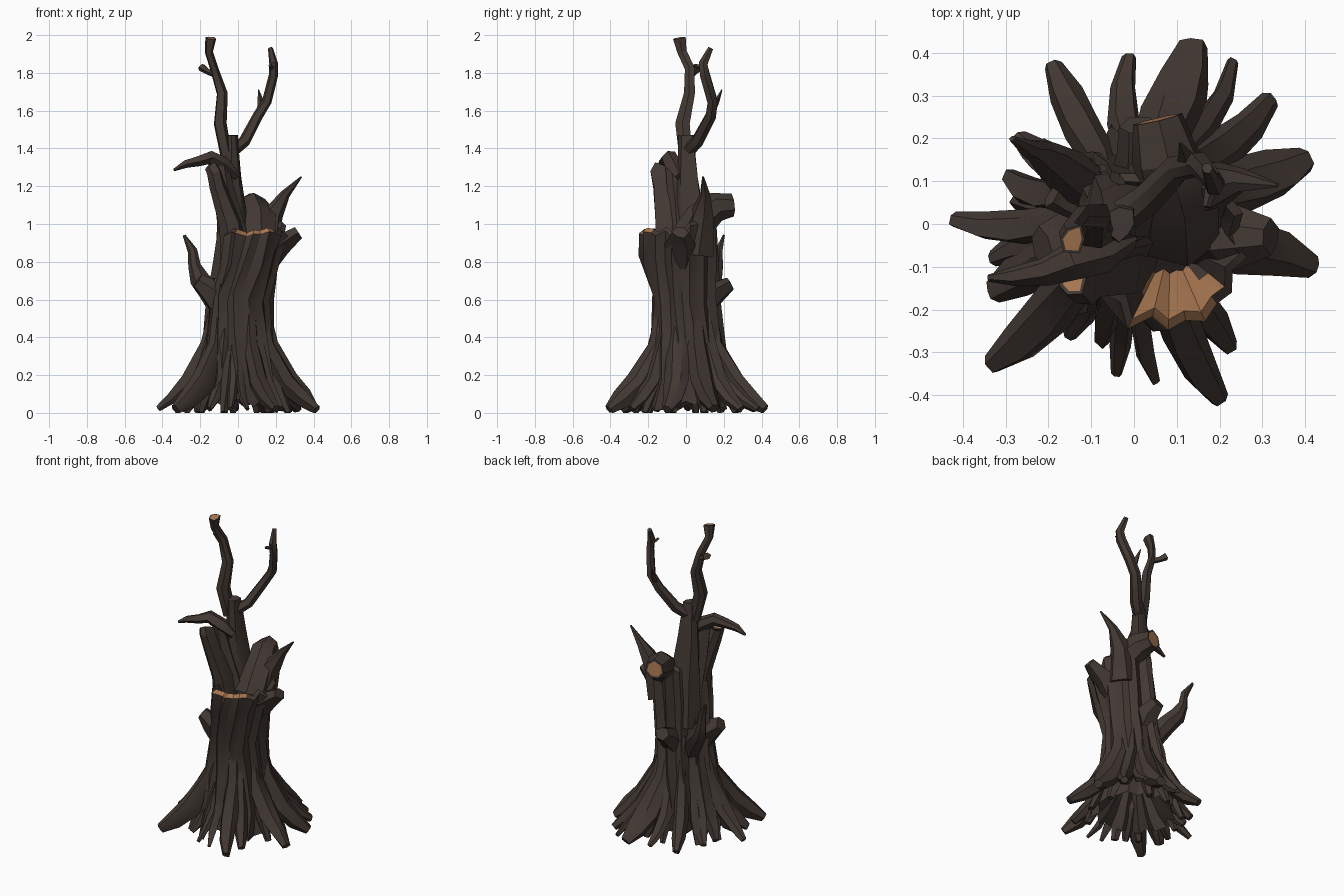
import bpy, bmesh, math, random
from mathutils import Vector

random.seed(7)
cube = bpy.data.objects.get("Cube")
if cube:
    bpy.data.objects.remove(cube)


def make_material(name, color):
    mat = bpy.data.materials.new(name)
    mat.use_nodes = True
    mat.diffuse_color = color
    mat.node_tree.nodes["Principled BSDF"].inputs["Base Color"].default_value = color
    return mat


bark = make_material("dark bark", (0.055, 0.04, 0.033, 1))
wood = make_material("bare wood", (0.4, 0.19, 0.085, 1))


def finish(name, bm):
    """Turn the bmesh into a named object with bark and wood slots."""
    bmesh.ops.recalc_face_normals(bm, faces=bm.faces)
    mesh = bpy.data.meshes.new(name)
    bm.to_mesh(mesh)
    bm.free()
    mesh.materials.append(bark)
    mesh.materials.append(wood)
    obj = bpy.data.objects.new(name, mesh)
    bpy.context.collection.objects.link(obj)
    bpy.ops.object.select_all(action='DESELECT')
    obj.select_set(True)
    bpy.context.view_layer.objects.active = obj
    bpy.ops.object.shade_smooth_by_angle(angle=math.radians(32))


def bridge(bm, rings):
    """Join successive rings of vertices with quads."""
    faces = []
    for a, b in zip(rings, rings[1:]):
        for i in range(len(a)):
            j = (i + 1) % len(a)
            faces.append(bm.faces.new((a[i], a[j], b[j], b[i])))
    return faces


def limb(name, path, radii, sides=6, rough=0.2, cut=False):
    """Tapered, knobbly limb along a path; cut insets bare wood in the tip."""
    bm = bmesh.new()
    pts = [Vector(p) for p in path]
    shape = [random.uniform(1 - rough, 1 + rough) for _ in range(sides)]
    rings, quat, last = [], None, None
    for k, (p, r) in enumerate(zip(pts, radii)):
        tangent = (pts[min(k + 1, len(pts) - 1)] - pts[max(k - 1, 0)]).normalized()
        if quat is None:
            quat = tangent.to_track_quat('Z', 'Y')
        else:
            quat = last.rotation_difference(tangent) @ quat
        last = tangent
        ring = []
        for i in range(sides):
            a = math.tau * i / sides
            s = r * shape[i] * random.uniform(1 - rough / 2, 1 + rough / 2)
            v = p + quat @ Vector((s * math.cos(a), s * math.sin(a), 0))
            v.z = min(max(v.z, 0), 2)
            ring.append(bm.verts.new(v))
        rings.append(ring)
    bridge(bm, rings)
    bm.faces.new(rings[0])
    tip = bm.faces.new(rings[-1])
    if cut:
        bm.normal_update()
        bmesh.ops.inset_individual(bm, faces=[tip], thickness=radii[-1] * 0.22)
        tip.material_index = 1
    finish(name, bm)


# Trunk: fluted shell with a ragged rim, a hollow top and a hollow foot
COLS = 26
flute = [(1.03 if i % 2 else 0.9) * random.uniform(0.93, 1.04) for i in range(COLS)]
rim = [0.945 + 0.14 * max(0, math.sin(math.tau * i / COLS)) + random.uniform(-0.02, 0.02)
       for i in range(COLS)]

# height, centre x, centre y, radius x, radius y
rows = [(0.04, 0, 0, 0.25, 0.25), (0.2, 0, 0, 0.225, 0.225),
        (0.4, 0.01, 0.005, 0.19, 0.19), (0.6, 0.015, -0.005, 0.174, 0.177),
        (0.8, 0.055, -0.04, 0.175, 0.207), (1.0, 0.085, -0.042, 0.187, 0.211)]
hollow = [(-0.02, 0.88), (0.08, 0.62), (0.2, 0.36)]

bm = bmesh.new()
rings = []
for k, (z, cx, cy, rx, ry) in enumerate(rows):
    ring = []
    for i in range(COLS):
        a = math.tau * (i + 0.5 * math.sin(k * 1.7)) / COLS
        f = flute[i] * random.uniform(0.95, 1.04)
        height = rim[i] if k == len(rows) - 1 else z + random.uniform(-0.04, 0.04)
        ring.append(bm.verts.new((cx + rx * f * math.cos(a), cy + ry * f * math.sin(a), height)))
    rings.append(ring)
bridge(bm, rings)


def shrink(ring, drop, scale):
    """Copy a ring inwards about the current centre and lower it."""
    return [bm.verts.new((cx + (v.co.x - cx) * scale, cy + (v.co.y - cy) * scale, v.co.z - drop))
            for v in ring]


inner = [rings[-1]] + [shrink(rings[-1], *step) for step in hollow]
for face in bridge(bm, inner) + [bm.faces.new(inner[-1])]:
    c = face.calc_center_median()
    face.material_index = int(c.y < -0.12 and 0.01 < c.x < 0.18)
cx = cy = 0
foot = [rings[0], shrink(rings[0], -0.06, 0.75), shrink(rings[0], -0.2, 0.4)]
bridge(bm, foot)
bm.faces.new(foot[-1])
finish("trunk", bm)

# Roots: tip x, tip y, thickness
roots = [(-0.42, 0.01, 0.8), (-0.33, -0.08, 0.8), (-0.33, -0.16, 0.9),
         (-0.33, -0.33, 1.1), (-0.04, -0.35, 0.5), (0.05, -0.37, 0.4),
         (0.2, -0.41, 1.1), (0.22, -0.29, 0.8), (0.42, -0.1, 1.05),
         (0.4, 0.15, 1.15), (0.32, 0.29, 0.9), (0.23, 0.38, 0.6),
         (0.14, 0.42, 1.15), (-0.01, 0.39, 0.7), (-0.19, 0.37, 1.0),
         (-0.27, 0.2, 0.8), (-0.29, 0.11, 0.9), (-0.15, -0.26, 0.8)]
for n, (x, y, w) in enumerate(roots):
    reach = math.hypot(x, y)
    d = Vector((x, y, 0)) / reach
    side = Vector((-d.y, d.x, 0)) * random.uniform(-0.025, 0.025)
    up = Vector((0, 0, 1))
    path = [d * 0.12 + up * random.uniform(0.52, 0.72), d * 0.155 + up * 0.36,
            d * reach * 0.6 + side + up * 0.165, d * reach * 0.82 + side + up * 0.075,
            d * reach + up * 0.02]
    limb(f"root_{n + 1}", path, [0.03 * w, 0.048 * w, 0.056 * w, 0.046 * w, 0.024 * w], rough=0.25)

# Short rootlets filling the gaps at the base
for n in range(9):
    a = math.tau * (n + random.uniform(0.2, 0.8)) / 9
    d = Vector((math.cos(a), math.sin(a), 0))
    limb(f"rootlet_{n + 1}",
         [d * 0.15 + Vector((0, 0, 0.32)), d * 0.22 + Vector((0, 0, 0.14)), d * 0.28],
         [0.03, 0.04, 0.02], sides=5)

# Tall spire and the two upper branches
limb("spire", [(0, 0.02, 0.7), (-0.02, 0.02, 1.0), (-0.035, 0.01, 1.25), (-0.035, 0, 1.47)],
     [0.13, 0.09, 0.062, 0.042], sides=8)
limb("right_upper_branch",
     [(-0.06, 0, 1.36), (-0.095, -0.015, 1.53), (-0.085, 0.02, 1.69),
      (-0.125, 0.02, 1.82), (-0.155, -0.02, 1.91), (-0.145, -0.035, 1.985)],
     [0.035, 0.038, 0.032, 0.025, 0.024, 0.032], cut=True)
limb("right_upper_thorn", [(-0.12, 0.02, 1.79), (-0.165, 0.04, 1.81), (-0.195, 0.06, 1.83)],
     [0.02, 0.02, 0.026], sides=5)
limb("left_upper_branch",
     [(-0.02, 0.02, 1.4), (0.03, 0.06, 1.44), (0.1, 0.13, 1.575), (0.15, 0.14, 1.65),
      (0.185, 0.1, 1.79), (0.185, 0.09, 1.85), (0.17, 0.13, 1.93)],
     [0.035, 0.032, 0.028, 0.027, 0.024, 0.024, 0.013])
limb("left_upper_thorn", [(0.12, 0.14, 1.6), (0.12, 0.165, 1.65), (0.108, 0.19, 1.71)],
     [0.02, 0.015, 0.003], sides=4)
limb("left_tip_thorn", [(0.185, 0.1, 1.82), (0.17, 0.04, 1.84)], [0.016, 0.008], sides=4)

# Split shards beside the spire, with a hooked twig
limb("front_shard", [(-0.02, -0.08, 0.75), (-0.045, -0.1, 1.0), (-0.11, -0.13, 1.2),
                     (-0.127, -0.145, 1.27), (-0.142, -0.13, 1.3)],
     [0.09, 0.068, 0.05, 0.045, 0.042], sides=7, cut=True)
limb("inner_shard", [(-0.01, -0.03, 0.9), (-0.06, -0.05, 1.12), (-0.09, -0.075, 1.32)],
     [0.08, 0.055, 0.04])
limb("hooked_twig", [(-0.01, -0.03, 1.25), (-0.08, -0.06, 1.31), (-0.15, -0.08, 1.35),
                     (-0.21, -0.105, 1.33), (-0.28, -0.12, 1.315), (-0.34, -0.125, 1.285)],
     [0.025, 0.045, 0.042, 0.032, 0.024, 0.008])

# Broken stubs and twigs around the rim
limb("left_stub", [(0.13, -0.03, 0.74), (0.22, -0.03, 0.89), (0.32, -0.03, 0.955)],
     [0.05, 0.066, 0.038])
limb("left_twig", [(0.14, 0.05, 0.85), (0.18, 0.085, 1.05), (0.25, 0.1, 1.16), (0.335, 0.09, 1.25)],
     [0.09, 0.06, 0.026, 0.005])
limb("back_stub", [(0.1, 0.0, 0.88), (0.1, 0.08, 1.03), (0.075, 0.16, 1.085), (0.055, 0.245, 1.09)],
     [0.1, 0.09, 0.075, 0.058], sides=7, cut=True)
limb("rim_knot", [(0.17, 0.0, 0.82), (0.18, 0.01, 0.9), (0.18, 0.02, 0.96)],
     [0.06, 0.045, 0.028], cut=True)

# Low branches on the trunk
limb("low_branch", [(-0.06, 0.06, 0.5), (-0.15, 0.12, 0.64), (-0.205, 0.16, 0.71),
                    (-0.23, 0.175, 0.78), (-0.24, 0.175, 0.86), (-0.285, 0.2, 0.94)],
     [0.055, 0.058, 0.045, 0.03, 0.024, 0.007])
limb("low_back_stub", [(0.01, 0.08, 0.57), (0.02, 0.16, 0.65), (0.01, 0.23, 0.69)],
     [0.075, 0.06, 0.042])
limb("low_side_stub", [(-0.05, -0.02, 0.52), (-0.14, -0.04, 0.65), (-0.215, -0.05, 0.7)],
     [0.065, 0.065, 0.04])
